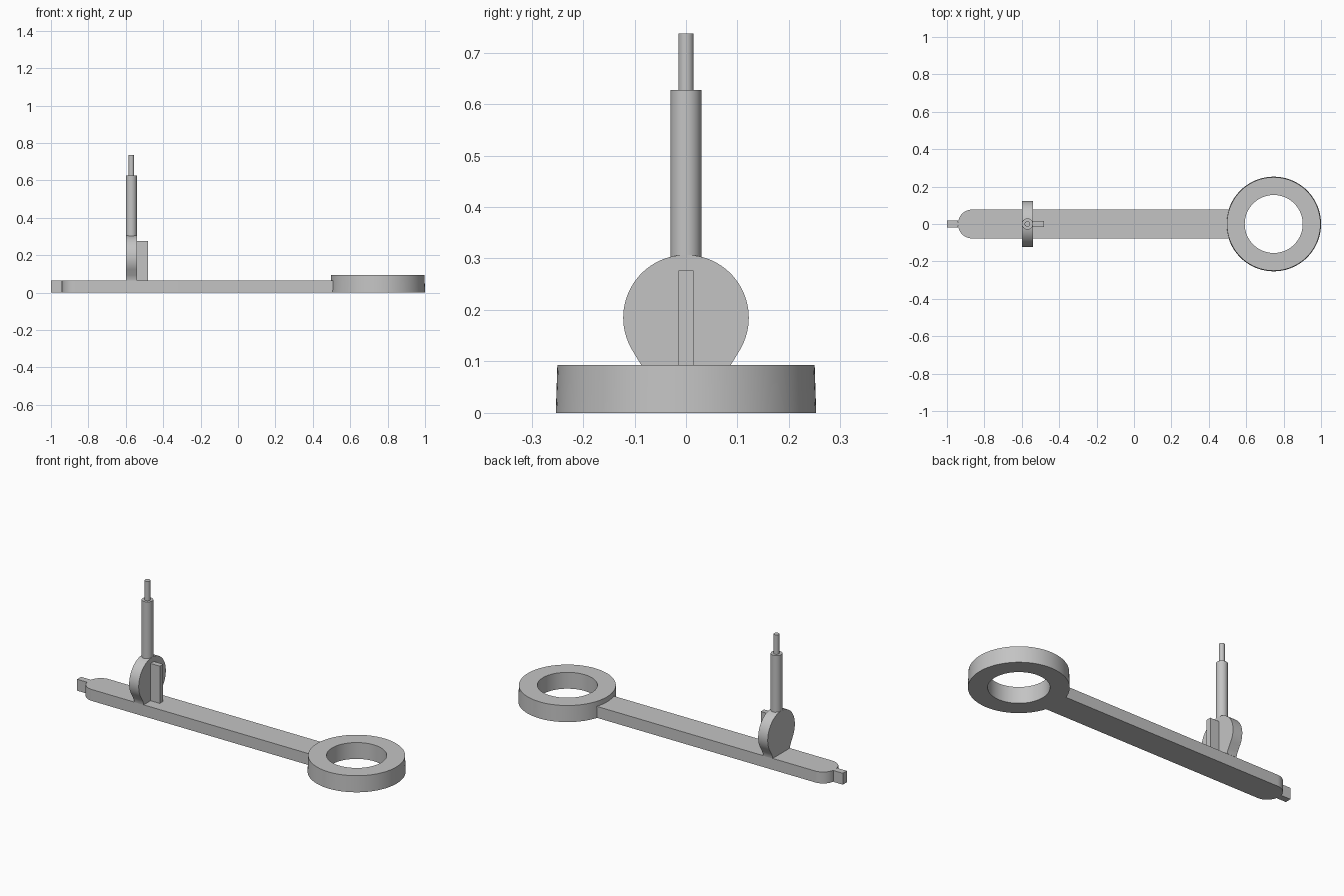
import bpy
import bmesh
from math import sin, cos, radians, asin, sqrt
from mathutils import Vector

cube = bpy.data.objects.get("Cube")
if cube:
    bpy.data.objects.remove(cube, do_unlink=True)

grey = bpy.data.materials.new("plain grey")
grey.use_nodes = True
COLOUR = (0.55, 0.55, 0.55, 1)
grey.diffuse_color = COLOUR
grey.node_tree.nodes["Principled BSDF"].inputs["Base Color"].default_value = COLOUR

ARM_TOP = 0.065
ARM_HALF = 0.077
RING_X = 0.747
POST_X = -0.57


def finish(name, bm):
    bmesh.ops.recalc_face_normals(bm, faces=bm.faces)
    mesh = bpy.data.meshes.new(name)
    bm.to_mesh(mesh)
    bm.free()
    mesh.materials.append(grey)
    obj = bpy.data.objects.new(name, mesh)
    bpy.context.collection.objects.link(obj)
    bpy.ops.object.select_all(action='DESELECT')
    obj.select_set(True)
    bpy.context.view_layer.objects.active = obj
    bpy.ops.object.shade_smooth_by_angle(angle=radians(30))
    return obj


def arc(cx, cy, r, start, end, steps):
    angles = [radians(start + (end - start) * i / steps) for i in range(steps + 1)]
    return [(cx + r * cos(a), cy + r * sin(a)) for a in angles]


def extrude(name, points, direction):
    bm = bmesh.new()
    face = bm.faces.new([bm.verts.new(p) for p in points])
    new = bmesh.ops.extrude_face_region(bm, geom=[face], use_keep_orig=True)["geom"]
    verts = [v for v in new if isinstance(v, bmesh.types.BMVert)]
    bmesh.ops.translate(bm, verts=verts, vec=Vector(direction))
    return finish(name, bm)


def box(name, x0, x1, half_y, z0, z1):
    pts = [(x0, -half_y, z0), (x1, -half_y, z0), (x1, half_y, z0), (x0, half_y, z0)]
    return extrude(name, pts, (0, 0, z1 - z0))


def lathe(name, x, profile, closed, steps):
    bm = bmesh.new()
    verts = [bm.verts.new((x + r, 0, z)) for r, z in profile]
    edges = [bm.edges.new(pair) for pair in zip(verts, verts[1:])]
    if closed:
        edges.append(bm.edges.new((verts[-1], verts[0])))
    bmesh.ops.spin(bm, geom=verts + edges, cent=(x, 0, 0), axis=(0, 0, 1),
                   angle=radians(360), steps=steps)
    bmesh.ops.remove_doubles(bm, verts=bm.verts, dist=0.00001)
    return finish(name, bm)


# Ring with slightly drafted outer wall
lathe("ring", RING_X, [(0.253, 0), (0.25, 0.093), (0.155, 0.093), (0.155, 0)], True, 96)

# Flat arm: rounded tip, other end hollowed to hug the ring
r = 0.073
tip_x = -0.94
outline = arc(tip_x + r, ARM_HALF - r, r, 90, 180, 12)
outline += arc(tip_x + r, r - ARM_HALF, r, 180, 270, 12)
reach = asin(ARM_HALF / 0.25) * 57.29578
outline += arc(RING_X, 0, 0.25, 180 + reach, 180 - reach, 10)
extrude("arm", [(x, y, 0) for x, y in outline], (0, 0, ARM_TOP))

# Square nub at the tip
box("end_nub", -1.0, tip_x, 0.018, 0, ARM_TOP)

# Upright disc with a narrowed foot
disc = arc(0, 0.185, 0.122, -30, 210, 64)
foot = [(0.087, 0.093), (0.08, 0.078), (0.078, ARM_TOP)]
disc += [(-y, z) for y, z in foot] + foot[::-1]
extrude("upright_disc", [(POST_X - 0.03, y, z) for y, z in disc], (0.06, 0, 0))

# Stiffening rib beside the disc
box("rib", -0.54, -0.482, 0.015, ARM_TOP, 0.277)

# Post and thin pin
lathe("post", POST_X, [(0, 0.28), (0.03, 0.28), (0.03, 0.627), (0, 0.627)], False, 32)
lathe("pin", POST_X, [(0, 0.627), (0.015, 0.627), (0.015, 0.737), (0, 0.737)], False, 24)
